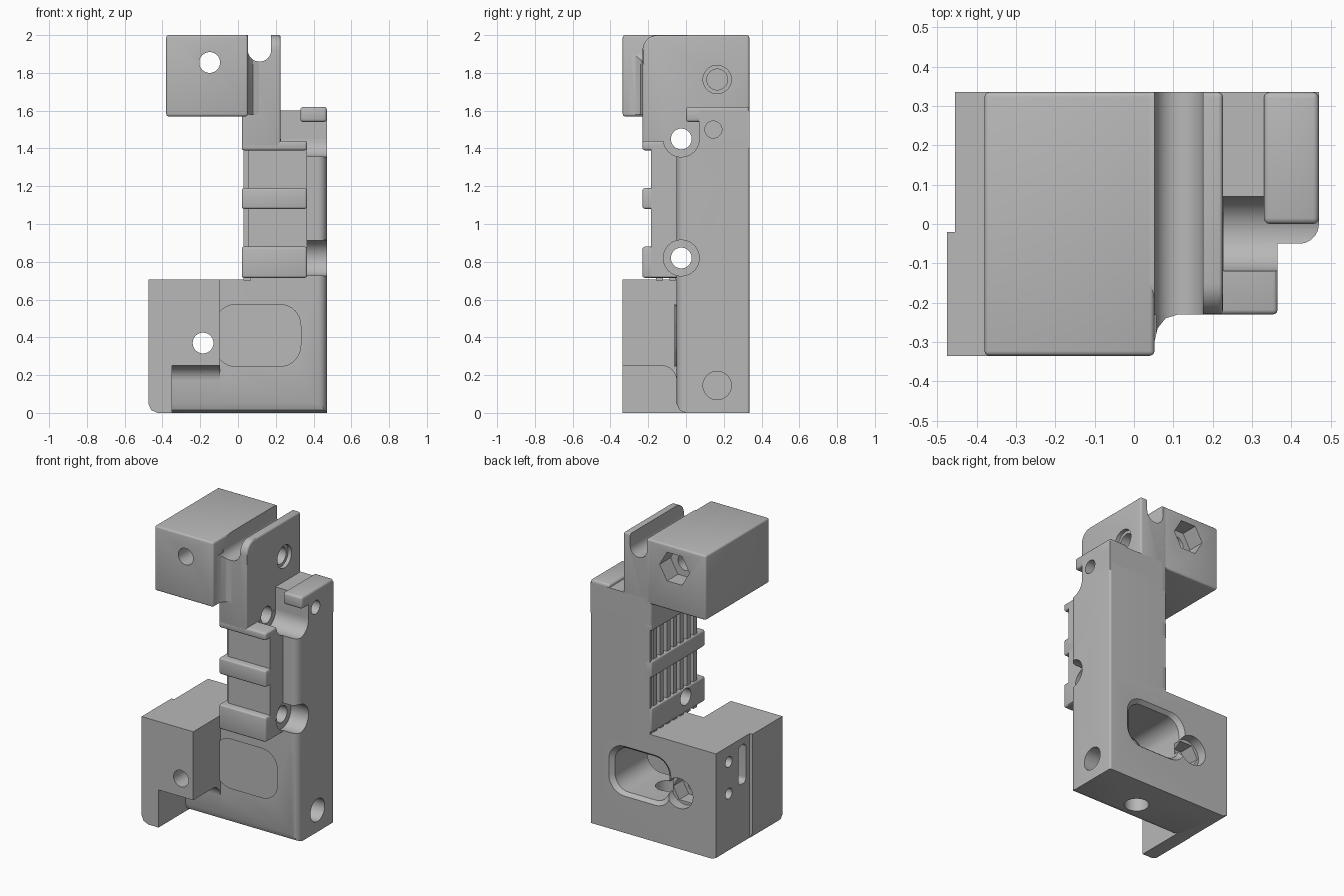
import bpy, bmesh, math
from mathutils import Vector

cube = bpy.data.objects.get("Cube")
if cube:
    bpy.data.objects.remove(cube, do_unlink=True)

grey = bpy.data.materials.new("plain_grey")
grey.use_nodes = True
colour = (0.48, 0.48, 0.48, 1)
grey.diffuse_color = colour
grey.node_tree.nodes["Principled BSDF"].inputs["Base Color"].default_value = colour

parts, cutters = [], []


def rounded(points):
    """Expand (u, v, radius) right-angle corners into arcs."""
    out = []
    for i, p in enumerate(points):
        corner = Vector(p[:2])
        if len(p) == 2:
            out.append(corner)
            continue
        r = p[2]
        back = (Vector(points[i - 1][:2]) - corner).normalized()
        ahead = (Vector(points[(i + 1) % len(points)][:2]) - corner).normalized()
        centre = corner + r * (back + ahead)
        for k in range(9):
            t = k * math.pi / 16
            out.append(centre - r * (ahead * math.cos(t) + back * math.sin(t)))
    return out


def prism(name, axis, points, a, b, group=parts, flare=1, bevel=0):
    """Extrude a profile along an axis from a to b, optionally flaring the far end."""
    def place(p, d):
        return {"x": (d, p.x, p.y), "y": (p.x, d, p.y), "z": (p.x, p.y, d)}[axis]
    ring = rounded(points)
    mid = sum(ring, Vector((0, 0))) / len(ring)
    bm = bmesh.new()
    near = [bm.verts.new(place(p, a)) for p in ring]
    far = [bm.verts.new(place(mid + (p - mid) * flare, b)) for p in ring]
    bm.faces.new(near)
    bm.faces.new(far)
    for i in range(len(ring)):
        bm.faces.new((near[i - 1], near[i], far[i], far[i - 1]))
    bmesh.ops.recalc_face_normals(bm, faces=bm.faces)
    if bevel:
        sharp = [e for e in bm.edges if e.calc_face_angle(0) > 0.6]
        bmesh.ops.bevel(bm, geom=sharp, offset=bevel, segments=3, profile=0.5, affect="EDGES")
    mesh = bpy.data.meshes.new(name)
    bm.to_mesh(mesh)
    bm.free()
    mesh.materials.append(grey)
    ob = bpy.data.objects.new(name, mesh)
    bpy.context.collection.objects.link(ob)
    group.append(ob)
    return ob


def box(name, x, y, z, group=parts, bevel=0):
    corners = [(x[0], y[0]), (x[1], y[0]), (x[1], y[1]), (x[0], y[1])]
    return prism(name, "z", corners, z[0], z[1], group, bevel=bevel)


def hole(axis, u, v, r, a, b, sides=40):
    ring = [(u + r * math.cos(math.tau * i / sides), v + r * math.sin(math.tau * i / sides))
            for i in range(sides)]
    prism("hole_cutter", axis, ring, a, b, cutters)


# Base with its forward arm, and the column standing on it
prism("base", "z", [(-0.475, 0.335), (0.47, 0.335, 0.012), (0.47, -0.05, 0.05),
                    (-0.095, -0.05), (-0.095, -0.335), (-0.475, -0.335)], 0, 0.705)
prism("column", "z", [(0.055, 0.335), (0.47, 0.335, 0.012), (0.47, -0.05, 0.05),
                      (0.055, -0.05)], 0.6, 1.45)
box("column_top", (0.055, 0.47), (0.07, 0.335), (1.4, 1.6))
box("column_cap", (0.33, 0.47), (0, 0.335), (1.54, 1.62), bevel=0.015)

# Clamp block, its strap ribs and the fine vertical teeth
box("clamp_block", (0.055, 0.365), (-0.185, 0), (0.72, 1.42))
for name, low, high in (("lower", 0.715, 0.88), ("middle", 1.08, 1.19), ("upper", 1.39, 1.44)):
    box(name + "_rib", (0.02, 0.365), (-0.23, 0.335), (low, high), bevel=0.012)
for i in range(7):
    y = -0.14 + i * 0.07
    box("grip_tooth", (0.03, 0.07), (y - 0.018, y + 0.018), (0.7, 1.58))
box("rear_strip", (0.03, 0.07), (0.315, 0.335), (0.7, 1.58))

# Upper arm, the upright plate beside it and the blend between them
box("upper_arm", (-0.38, 0.052), (-0.335, 0.335), (1.57, 2), bevel=0.012)
prism("upright_plate", "x", [(-0.23, 1.39), (-0.23, 2, 0.08), (0.335, 2), (0.335, 1.39)],
      0.02, 0.226, bevel=0.012)
prism("arm_blend", "z", [(0.03, -0.3), (0.052, -0.3), (0.06, -0.265), (0.08, -0.24),
                         (0.115, -0.229), (0.03, -0.2)], 1.58, 1.9)

# Channel, notch under the lower arm, rounded lower edges and side recess
prism("channel_cutter", "y", [(0.052, 2.1), (0.052, 1.86, 0.061), (0.176, 1.86, 0.061),
                              (0.176, 2.1)], -0.4, 0.4, cutters)
prism("notch_cutter", "x", [(-0.4, -0.1), (-0.4, 0.25), (-0.05, 0.25, 0.08), (-0.05, -0.1)],
      -0.35, -0.09, cutters)
prism("front_edge_cutter", "x", [(-0.06, -0.01), (-0.06, 0.05), (-0.05, 0.05),
                                 (-0.035, 0.015), (0, 0), (0, -0.01)], -0.35, 0.5, cutters)
prism("side_edge_cutter", "y", [(-0.49, -0.01), (-0.49, 0.05), (-0.475, 0.05),
                                (-0.46, 0.015), (-0.425, 0), (-0.425, -0.01)], -0.4, 0.4, cutters)
box("recess_cutter", (-0.5, -0.455), (-0.02, 0.35), (-0.1, 0.8), cutters)
prism("slot_cutter", "x", [(0.02, 0.4, 0.03), (0.1, 0.4, 0.03), (0.1, 0.66, 0.03),
                           (0.02, 0.66, 0.03)], -0.5, -0.36, cutters)

# Window through the base, flared at both faces
window = [(-0.095, 0.265, 0.1), (0.305, 0.265, 0.1), (0.305, 0.555, 0.1), (-0.095, 0.555, 0.1)]
prism("window_cutter", "y", window, -0.2, 0.4, cutters)
prism("window_front_flare", "y", window, -0.03, -0.06, cutters, flare=1.15)
prism("window_back_flare", "y", window, 0.31, 0.345, cutters, flare=1.2)

# Bolt holes with hexagonal nut pockets at the back
hole("y", -0.15, 1.855, 0.055, -0.4, 0.4)
hole("y", -0.15, 1.855, 0.11, 0.22, 0.4, 6)
hole("y", -0.185, 0.37, 0.055, -0.4, 0.4)
hole("y", -0.185, 0.37, 0.1, 0.27, 0.4)
hole("y", -0.185, 0.37, 0.09, 0.17, 0.3, 6)

# Clamp bolts with counterbores
for z, start in ((1.45, 0.228), (0.82, 0.34)):
    hole("x", -0.025, z, 0.055, -0.05, 0.55)
    hole("x", -0.025, z, 0.095, start, 0.55)

# Blind holes in the right side, left side and underside
hole("x", 0.165, 1.765, 0.075, 0.2, 0.3)
hole("x", 0.165, 1.765, 0.055, 0.0, 0.3)
hole("x", 0.145, 1.5, 0.045, 0.35, 0.55)
hole("x", 0.165, 0.145, 0.075, 0.3, 0.55)
hole("z", 0.064, 0.1, 0.075, -0.1, 0.3)
for z in (0.39, 0.6):
    hole("x", 0.2, z, 0.035, -0.55, -0.38)


def bounds(ob):
    return [(min(v.co[i] for v in ob.data.vertices), max(v.co[i] for v in ob.data.vertices))
            for i in range(3)]


# Cut every part with the cutters that reach it, then bake the result
for part in parts:
    for cutter in cutters:
        if all(p[0] < c[1] and c[0] < p[1] for p, c in zip(bounds(part), bounds(cutter))):
            mod = part.modifiers.new("cut", "BOOLEAN")
            mod.operation = "DIFFERENCE"
            mod.solver = "EXACT"
            mod.object = cutter
bpy.context.view_layer.update()
graph = bpy.context.evaluated_depsgraph_get()
baked = [bpy.data.meshes.new_from_object(p.evaluated_get(graph)) for p in parts]
for part, mesh in zip(parts, baked):
    part.modifiers.clear()
    part.data = mesh
for cutter in cutters:
    bpy.data.objects.remove(cutter, do_unlink=True)

bpy.ops.object.select_all(action="DESELECT")
for part in parts:
    part.select_set(True)
bpy.context.view_layer.objects.active = parts[0]
bpy.ops.object.shade_smooth_by_angle(angle=math.radians(30))
